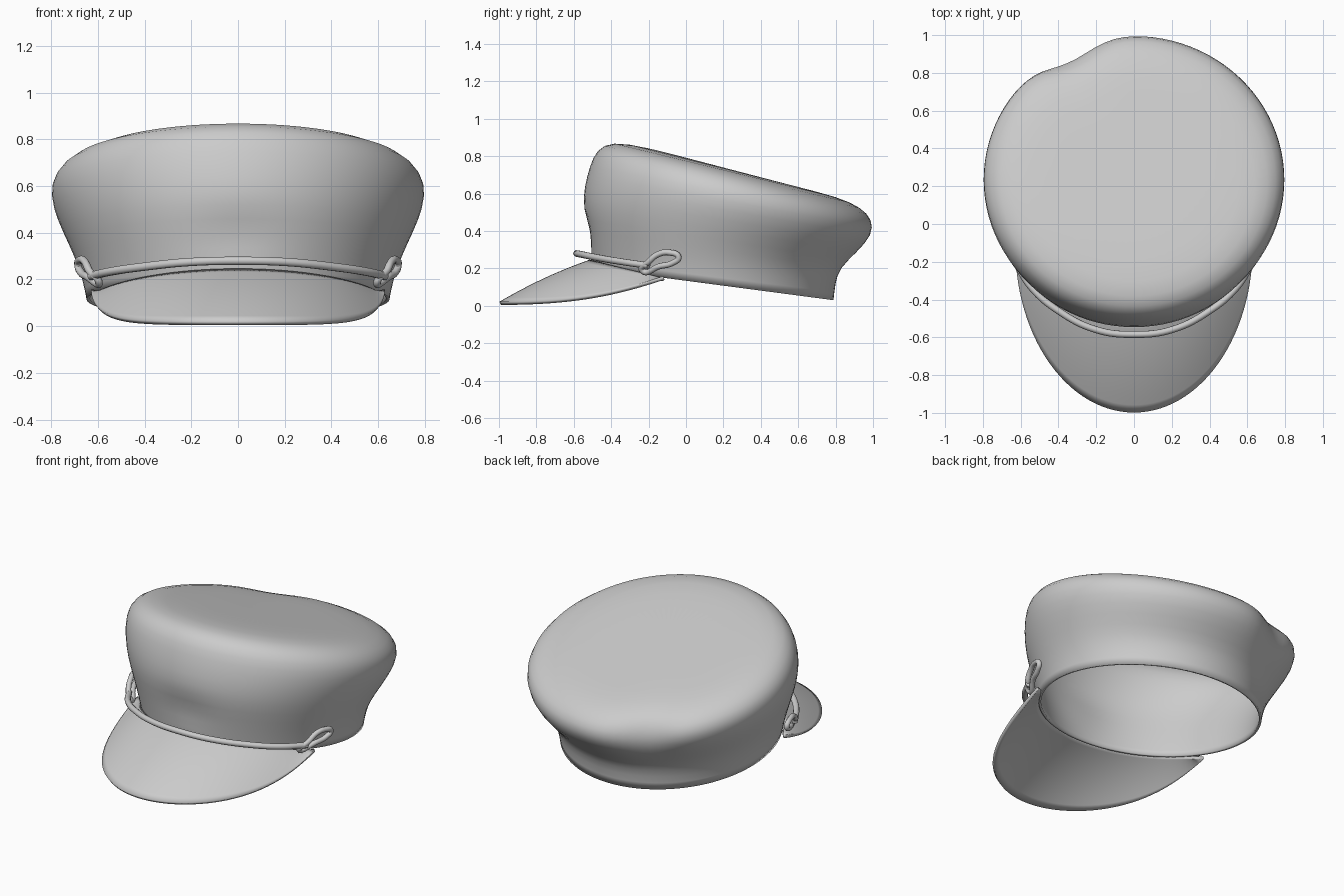
import bpy
from math import sin, cos, pi, radians, exp, sqrt

if "Cube" in bpy.data.objects:
    bpy.data.objects.remove(bpy.data.objects["Cube"])


def grid_object(name, rows, closed, tip=None, thickness=0.015):
    """Skin rows of points; optionally wrap round and close on a tip."""
    n = len(rows[0])
    verts = [p for row in rows for p in row]
    faces = []
    last = n if closed else n - 1
    for r in range(len(rows) - 1):
        for i in range(last):
            j = (i + 1) % n
            faces.append((r * n + i, r * n + j, (r + 1) * n + j, (r + 1) * n + i))
    if tip:
        verts.append(tip)
        top = (len(rows) - 1) * n
        faces += [(top + i, top + (i + 1) % n, len(verts) - 1) for i in range(n)]
    me = bpy.data.meshes.new(name)
    me.from_pydata(verts, [], faces)
    ob = bpy.data.objects.new(name, me)
    bpy.context.collection.objects.link(ob)
    sub = ob.modifiers.new("smooth", 'SUBSURF')
    sub.levels = sub.render_levels = 1
    sol = ob.modifiers.new("cloth", 'SOLIDIFY')
    sol.thickness = thickness
    sol.offset = -1
    bpy.ops.object.select_all(action='DESELECT')
    ob.select_set(True)
    bpy.context.view_layer.objects.active = ob
    bpy.ops.object.shade_smooth_by_angle(angle=radians(50))
    return ob


def tube(name, points, radius, cyclic=False):
    """Round cord through a few points."""
    cu = bpy.data.curves.new(name, 'CURVE')
    cu.dimensions = '3D'
    cu.bevel_depth = radius
    cu.bevel_resolution = 3
    cu.resolution_u = 8
    cu.use_fill_caps = True
    sp = cu.splines.new('BEZIER')
    sp.bezier_points.add(len(points) - 1)
    for b, p in zip(sp.bezier_points, points):
        b.co = p
        b.handle_left_type = b.handle_right_type = 'AUTO'
    sp.use_cyclic_u = cyclic
    ob = bpy.data.objects.new(name, cu)
    bpy.context.collection.objects.link(ob)
    return ob


# Crown: tilted rings (front y, front z, back y, back z, half width)
rings = [
    (-0.50, 0.20, 0.79, 0.03, 0.65),
    (-0.51, 0.27, 0.80, 0.12, 0.665),
    (-0.53, 0.40, 0.82, 0.20, 0.70),
    (-0.555, 0.52, 0.92, 0.29, 0.75),
    (-0.545, 0.64, 1.00, 0.38, 0.795),
    (-0.515, 0.75, 1.00, 0.46, 0.805),
    (-0.48, 0.835, 0.94, 0.525, 0.76),
    (-0.40, 0.88, 0.82, 0.58, 0.66),
    (-0.22, 0.85, 0.60, 0.635, 0.45),
]
SEG = 48
rows = []
for yf, zf, yb, zb, hw in rings:
    row = []
    for i in range(SEG):
        a = 2 * pi * i / SEG
        x = hw * sin(a)
        f = (1 - cos(a)) / 2
        y = yf + (yb - yf) * f
        z = zf + (zb - zf) * f
        # soft fold at the back left and dimple on the front
        fold = 0.085 * exp(-((x + 0.34) / 0.15) ** 2) * exp(-((z - 0.46) / 0.13) ** 2)
        if y > 0.3:
            y -= fold
        if y < 0:
            y += 0.03 * exp(-(x / 0.18) ** 2 - ((z - 0.42) / 0.05) ** 2)
        row.append((x, y, z))
    rows.append(row)
grid_object("crown", rows, True, tip=(0, 0.19, 0.742))

# Brim: outer edge to the crown base, bulging slightly
brim = []
N, M = 28, 6
for r in range(M + 1):
    k = r / M
    row = []
    for i in range(N + 1):
        t = 2 * i / N - 1
        a, p = t * pi / 2, t * radians(66)
        c = max(cos(a), 0)
        ox, oy, oz = 0.63 * sin(a), -0.12 - 0.88 * c, 0.022 + 0.138 * (1 - c) ** 2.5
        ix, iy = 0.655 * sin(p), 0.145 - 0.66 * cos(p)
        iz = 0.20 - 0.132 * (iy + 0.5) + 0.045 * c
        bulge = 0.06 * k * (1 - k) * c
        row.append((ox + (ix - ox) * k, oy + (iy - oy) * k, oz + (iz - oz) * k + bulge))
    brim.append(row)
grid_object("brim", brim, False, thickness=0.02)

# Cord across the front of the crown
half = [(0.2, -0.56, 0.275), (0.4, -0.46, 0.255), (0.54, -0.34, 0.235), (0.63, -0.2, 0.215)]
cord = [(-x, y, z) for x, y, z in reversed(half)] + [(0, -0.585, 0.28)] + half
tube("front_cord", cord, 0.018)

# Looped cord ends on both sides
loop = [(0.595, -0.235, 0.19), (0.645, -0.14, 0.212), (0.672, -0.07, 0.23),
        (0.685, -0.04, 0.26), (0.675, -0.09, 0.285), (0.655, -0.15, 0.275),
        (0.635, -0.2, 0.235)]
for side, label in ((1, "right"), (-1, "left")):
    tube("cord_loop_" + label, [(side * x, y, z) for x, y, z in loop], 0.016, True)
